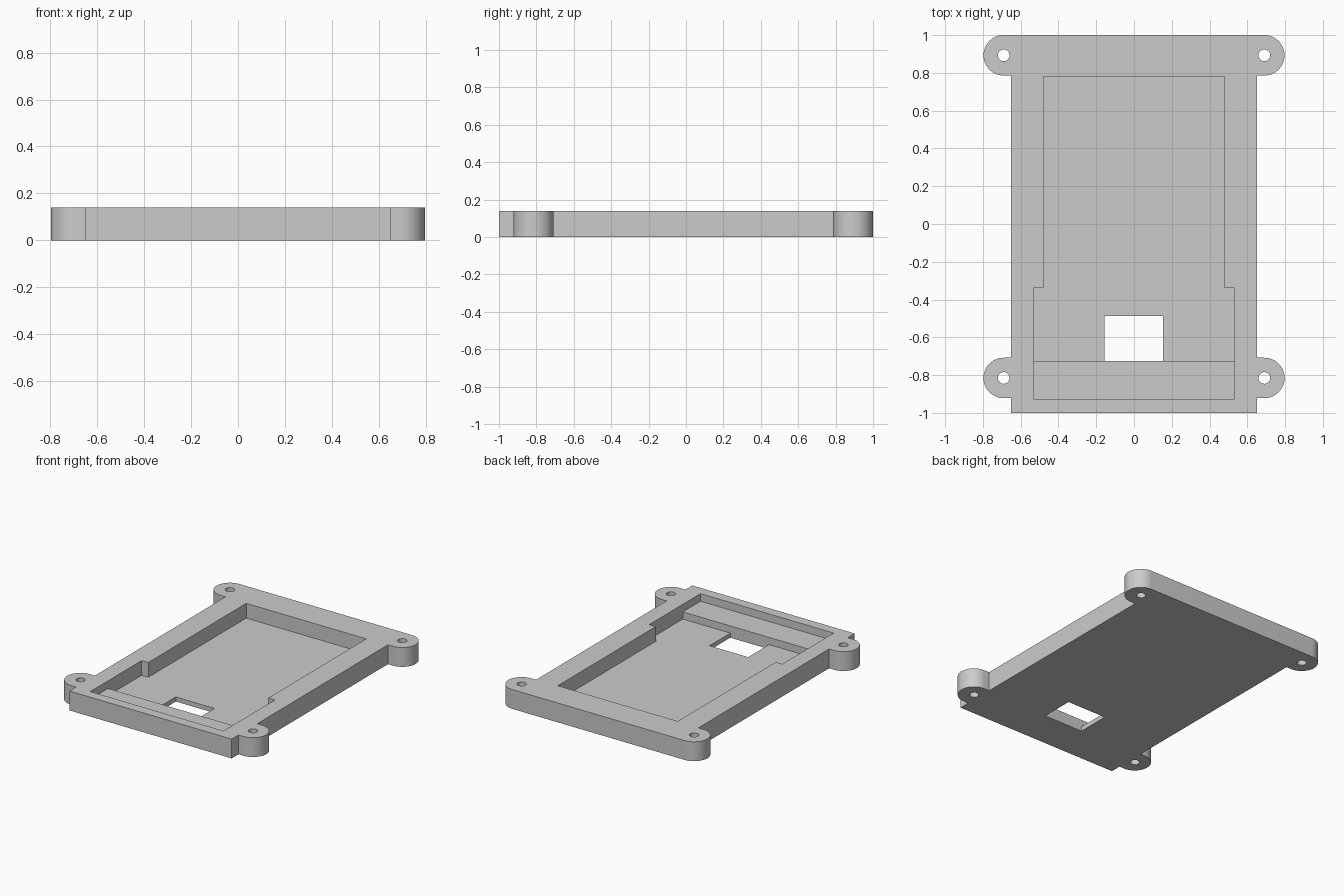
import bpy
import bmesh
from math import cos, sin, pi

if "Cube" in bpy.data.objects:
    bpy.data.objects.remove(bpy.data.objects["Cube"], do_unlink=True)

HEIGHT, FLOOR, LEDGE = 0.14, 0.033, 0.085
HALF_W, TAB_X, TAB_R, HOLE_R = 0.65, 0.69, 0.107, 0.031
BACK_TAB, FRONT_TAB = 1 - TAB_R, -0.815

grey = bpy.data.materials.new("plain grey")
grey.use_nodes = True
colour = (0.6, 0.6, 0.6, 1)
grey.diffuse_color = colour
grey.node_tree.nodes["Principled BSDF"].inputs["Base Color"].default_value = colour


def prism(name, outline, z0, z1):
    """Extrude a counter-clockwise outline from z0 to z1."""
    bm = bmesh.new()
    face = bm.faces.new([bm.verts.new((x, y, z0)) for x, y in outline])
    ext = bmesh.ops.extrude_face_region(bm, geom=[face])
    top = [v for v in ext["geom"] if isinstance(v, bmesh.types.BMVert)]
    bmesh.ops.translate(bm, verts=top, vec=(0, 0, z1 - z0))
    bmesh.ops.recalc_face_normals(bm, faces=bm.faces)
    mesh = bpy.data.meshes.new(name)
    bm.to_mesh(mesh)
    bm.free()
    mesh.materials.append(grey)
    obj = bpy.data.objects.new(name, mesh)
    bpy.context.collection.objects.link(obj)
    return obj


def arc(cx, cy, r, start, end, steps):
    angles = [start + (end - start) * i / steps for i in range(steps + 1)]
    return [(cx + r * cos(a), cy + r * sin(a)) for a in angles]


def mirrored(right):
    """Close a right-hand outline with its mirror image."""
    return right + [(-x, y) for x, y in reversed(right)]


def rectangle(x0, x1, y0, y1):
    return [(x0, y0), (x1, y0), (x1, y1), (x0, y1)]


# Tray body with four rounded mounting ears
side = [(HALF_W, -1)]
for y in (FRONT_TAB, BACK_TAB):
    side.append((HALF_W, y - TAB_R))
    side += arc(TAB_X, y, TAB_R, -pi / 2, pi / 2, 32)
    if y == FRONT_TAB:
        side.append((HALF_W, y + TAB_R))
tray = prism("tray", mirrored(side), 0, HEIGHT)

# Stepped pocket, shallow front recess and floor window
pocket = [(0.533, -0.725), (0.533, -0.34), (0.48, -0.34), (0.48, 0.78)]
cutters = [
    prism("pocket_cutter", mirrored(pocket), FLOOR, 0.3),
    prism("recess_cutter", rectangle(-0.533, 0.533, -0.927, -0.6), LEDGE, 0.3),
    prism("window_cutter", rectangle(-0.157, 0.153, -0.725, -0.487), -0.1, 0.3),
]

# Screw holes through the ears
for x in (-TAB_X, TAB_X):
    for y in (FRONT_TAB, BACK_TAB):
        ring = arc(x, y, HOLE_R, 0, 2 * pi, 32)[:-1]
        cutters.append(prism("screw_hole_cutter", ring, -0.1, 0.3))

bpy.context.view_layer.objects.active = tray
for cutter in cutters:
    cut = tray.modifiers.new(cutter.name, "BOOLEAN")
    cut.operation = "DIFFERENCE"
    cut.solver = "EXACT"
    cut.object = cutter
    bpy.ops.object.modifier_apply(modifier=cut.name)
    bpy.data.objects.remove(cutter, do_unlink=True)

# Smooth ears and holes, crisp edges elsewhere
bpy.ops.object.select_all(action="DESELECT")
tray.select_set(True)
bpy.ops.object.shade_smooth_by_angle(angle=pi / 6)
